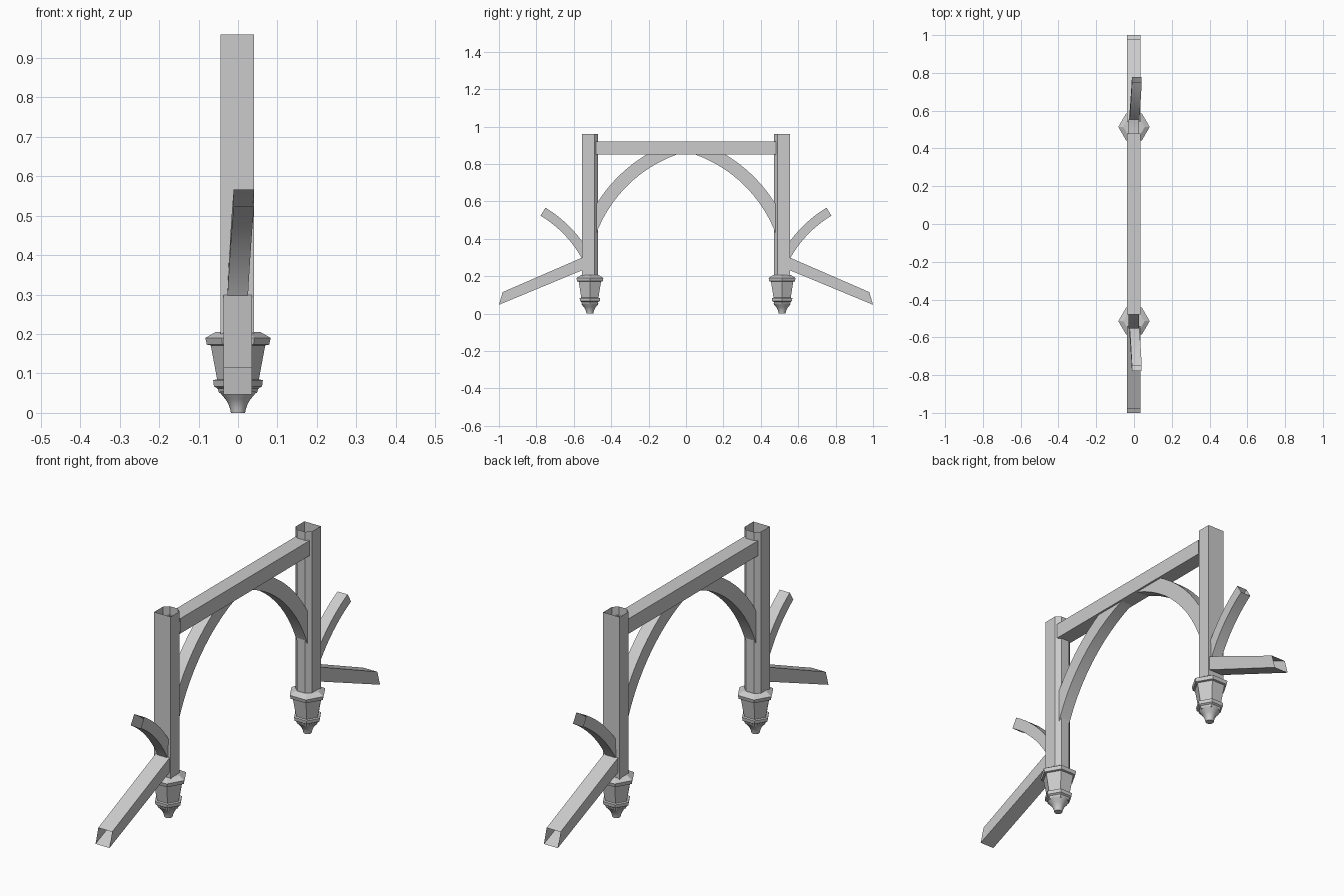
import bpy
import math

if "Cube" in bpy.data.objects:
    bpy.data.objects.remove(bpy.data.objects["Cube"], do_unlink=True)

GREY = (0.6, 0.6, 0.6, 1.0)
grey = bpy.data.materials.new("plain grey")
grey.use_nodes = True
grey.diffuse_color = GREY
grey.node_tree.nodes["Principled BSDF"].inputs["Base Color"].default_value = GREY


def loft(name, rings, cap_start=False, cap_end=False, mirror=True, smooth=False):
    """Skin a list of equal-length closed rings; ends stay open unless capped."""
    n = len(rings[0])
    verts = [p for ring in rings for p in ring]
    faces = []
    for r in range(len(rings) - 1):
        for i in range(n):
            j = (i + 1) % n
            faces.append((r * n + i, r * n + j, (r + 1) * n + j, (r + 1) * n + i))
    if cap_start:
        faces.append(tuple(reversed(range(n))))
    if cap_end:
        faces.append(tuple(range(len(verts) - n, len(verts))))
    mesh = bpy.data.meshes.new(name)
    mesh.from_pydata(verts, [], faces)
    mesh.materials.append(grey)
    obj = bpy.data.objects.new(name, mesh)
    bpy.context.collection.objects.link(obj)
    bpy.ops.object.select_all(action="DESELECT")
    obj.select_set(True)
    bpy.context.view_layer.objects.active = obj
    bpy.ops.object.mode_set(mode="EDIT")
    bpy.ops.mesh.select_all(action="SELECT")
    bpy.ops.mesh.normals_make_consistent(inside=False)
    bpy.ops.object.mode_set(mode="OBJECT")
    if smooth:
        bpy.ops.object.shade_smooth_by_angle(angle=math.radians(30))
    if mirror:
        mod = obj.modifiers.new("front to back", "MIRROR")
        mod.use_axis = (False, True, False)
    return obj


def bar_ring(x, half, low, high):
    """Four-sided section spanning x +- half between two (y, z) points."""
    return [(x - half, *low), (x + half, *low), (x + half, *high), (x - half, *high)]


def arc_brace(name, centre, r_in, r_out, start, end, half, x_start, x_end, steps=12):
    rings = []
    for s in range(steps + 1):
        t = s / steps
        a = math.radians(start + (end - start) * t)
        low, high = [(centre[0] + r * math.cos(a), centre[1] + r * math.sin(a))
                     for r in (r_in, r_out)]
        rings.append(bar_ring(x_start + (x_end - x_start) * t, half, low, high))
    return loft(name, rings, smooth=True)


def turned(name, profile, sides, y, smooth=False, **caps):
    rings = [[(r * math.cos(math.tau * i / sides), y + r * math.sin(math.tau * i / sides), z)
              for i in range(sides)] for r, z in profile]
    return loft(name, rings, smooth=smooth, **caps)


# Hollow posts with chamfered inner corners
section = [(-0.045, -0.555), (0.04, -0.555), (0.04, -0.49),
           (0.018, -0.47), (-0.023, -0.47), (-0.045, -0.49)]
loft("post", [[(x, y, z) for x, y in section] for z in (0.2, 0.96)])

# Cross beam between the posts
loft("cross_beam", [bar_ring(-0.001, 0.036, (y, 0.85), (y, 0.92)) for y in (-0.48, 0.48)],
     mirror=False)

# Sloping struts with open ends
loft("sloping_strut", [bar_ring(-0.001, 0.036, (-1.0, 0.047), (-0.98, 0.115)),
                       bar_ring(-0.001, 0.036, (-0.54, 0.238), (-0.54, 0.306))])

# Curved braces under the beam and on the outer faces
arc_brace("arch_brace", (0.194, 0.172), 0.721, 0.79, 161, 110, 0.028, -0.002, -0.002)
arc_brace("outer_brace", (-1.094, -0.004), 0.615, 0.665, 25, 59, 0.026, -0.003, 0.015)

# Hexagonal pendants below the posts
turned("pendant_body",
       [(0.045, 0.205), (0.057, 0.205), (0.083, 0.19), (0.079, 0.173), (0.069, 0.171),
        (0.053, 0.085), (0.063, 0.083), (0.061, 0.067), (0.052, 0.062), (0.048, 0.05)],
       6, -0.514, cap_start=True, cap_end=True)

# Round drop at the bottom of each pendant
turned("pendant_drop",
       [(0.047, 0.054), (0.04, 0.044), (0.031, 0.034), (0.024, 0.022), (0.02, 0.01), (0.018, 0)],
       16, -0.514, smooth=True, cap_start=True, cap_end=True)
